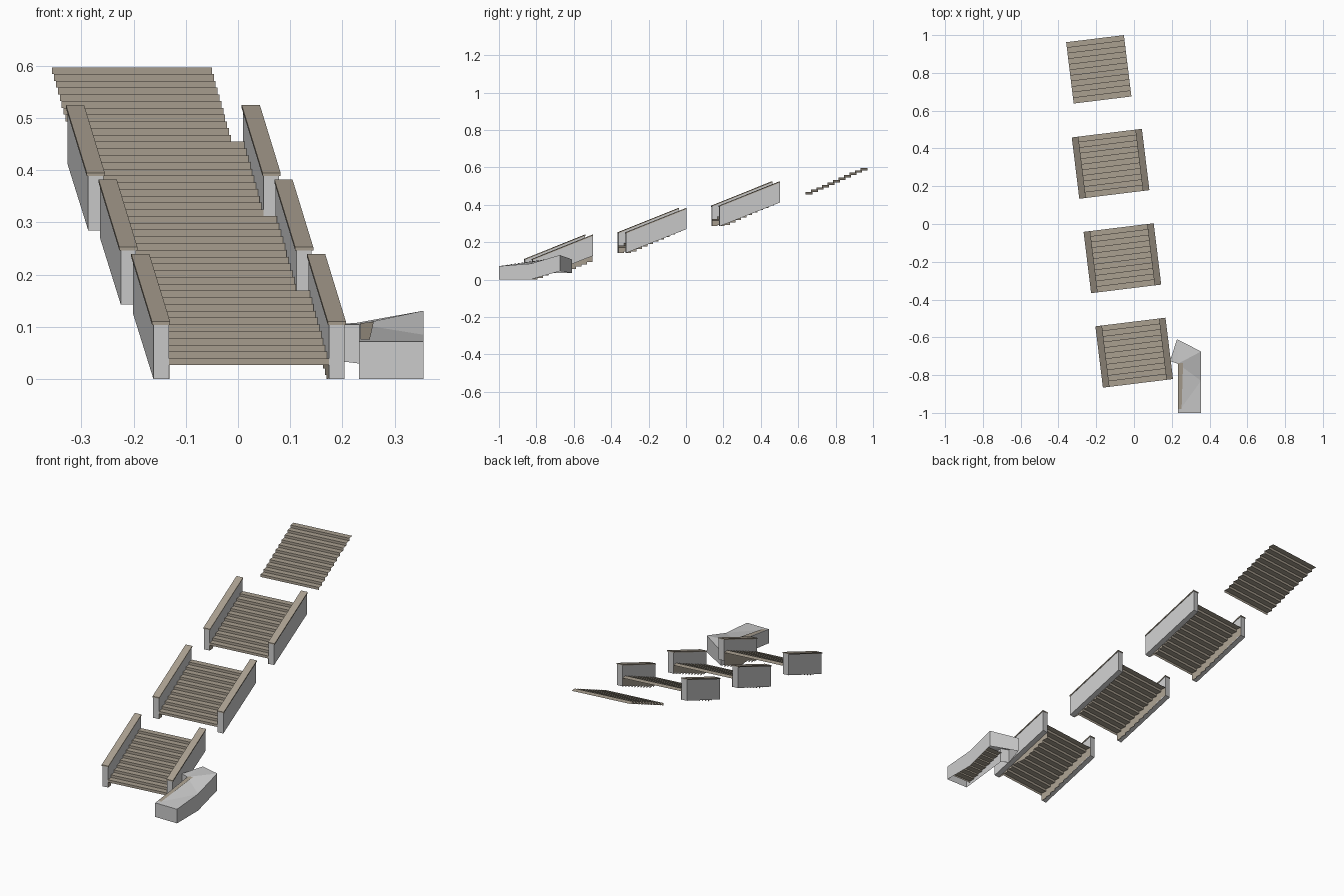
import bpy
from math import radians
from mathutils import Matrix, Vector

if "Cube" in bpy.data.objects:
    bpy.data.objects.remove(bpy.data.objects["Cube"])

ANGLE, RUN, RISE, STEPS = radians(7), 0.327, 0.1425, 11
DEPTH, STEP = RUN / STEPS, RISE / STEPS

wood = bpy.data.materials.new("tan_stone")
wood.diffuse_color = (0.40, 0.35, 0.28, 1)
wood.use_nodes = True
wood.node_tree.nodes["Principled BSDF"].inputs["Base Color"].default_value = wood.diffuse_color


def make(name, verts, faces, mat=None, matrix=None, mirror=False):
    mesh = bpy.data.meshes.new(name)
    mesh.from_pydata(verts, [], faces)
    ob = bpy.data.objects.new(name, mesh)
    bpy.context.collection.objects.link(ob)
    if mat:
        mesh.materials.append(mat)
    if matrix:
        ob.matrix_world = matrix
    if mirror:
        ob.modifiers.new("mirror", 'MIRROR')
    return ob


def prism(name, profile, x0, x1, **kw):
    # side profile of (y, z) points extruded along x
    n = len(profile)
    verts = [(x, y, z) for x in (x0, x1) for y, z in profile]
    faces = [(i, i + n, (i + 1) % n + n, (i + 1) % n) for i in range(n)]
    faces += [tuple(range(n)), tuple(range(2 * n - 1, n - 1, -1))]
    return make(name, verts, faces, **kw)


def stair_sheet(name, x0, x1, y, z, count, depth, rise, matrix=None):
    # open zigzag of risers and treads
    line = [(y, z)]
    for i in range(count):
        line += [(y + i * depth, z + (i + 1) * rise), (y + (i + 1) * depth, z + (i + 1) * rise)]
    verts = [(x, a, b) for a, b in line for x in (x0, x1)]
    faces = [(2 * i, 2 * i + 1, 2 * i + 3, 2 * i + 2) for i in range(len(line) - 1)]
    return make(name, verts, faces, mat=wood, matrix=matrix)


def stringer(name, x, drop, floor, matrix, mirror):
    # vertical sawtooth skirt under the treads
    verts, faces = [], []
    for i in range(STEPS):
        top = 0.027 + (i + 1) * STEP
        low = min(max(top - drop, floor), top - 0.005)
        k = len(verts)
        verts += [(x, i * DEPTH, low), (x, (i + 1) * DEPTH, low),
                  (x, (i + 1) * DEPTH, top), (x, i * DEPTH, top)]
        faces.append((k, k + 1, k + 2, k + 3))
    make(name, verts, faces, mat=wood, matrix=matrix, mirror=mirror)


# four flights, the last without walls
for n in range(4):
    m = (Matrix.Translation(Vector((0.021 - 0.0625 * n, -0.8435 + 0.5 * n, RISE * n)))
         @ Matrix.Rotation(ANGLE, 4, 'Z'))
    stair_sheet(f"stair_treads_{n + 1}", -0.154, 0.154, 0, 0.027, STEPS, DEPTH, STEP, m)
    if n == 3:
        break
    prism(f"side_wall_{n + 1}", [(0.001, 0), (RUN - 0.001, 0.127), (RUN - 0.001, 0.235), (0.001, 0.105)],
          0.1545, 0.184, matrix=m, mirror=True)
    prism(f"wall_cap_{n + 1}", [(0, 0.104), (RUN, 0.234), (RUN, 0.24), (0, 0.11)],
          0.152, 0.187, mat=wood, matrix=m, mirror=True)
    stringer(f"stair_skirt_{n + 1}", 0.1535, 0.045, 0.0, m, True)
    if n == 0:
        stringer("deep_skirt", 0.1538, 0.075, 0.035, m, False)

# side wing wall: hollow shell, outline points with bottom and top heights
outline = [(0.232, -1, 0, 0.072), (0.355, -1, 0, 0.072), (0.355, -0.83, 0, 0.085),
           (0.355, -0.675, 0.045, 0.131), (0.228, -0.61, 0.035, 0.108),
           (0.19, -0.725, 0.035, 0.105), (0.232, -0.74, 0.03, 0.105)]
c = len(outline)
shell = [(x, y, b) for x, y, b, t in outline] + [(x, y, t) for x, y, b, t in outline]
sides = [(i, (i + 1) % c, (i + 1) % c + c, i + c) for i in range(c)]
make("side_wing", shell, sides + [(7, 8, 9), (7, 9, 13), (9, 10, 13), (10, 11, 13), (11, 12, 13)])

# narrow tan ramp strip along the inner edge, and treads inside the wing
make("wing_strip", [(0.234, -0.98, 0.0755), (0.252, -0.98, 0.0755), (0.26, -0.735, 0.11), (0.234, -0.735, 0.107)],
     [(0, 1, 2, 3)], mat=wood)
stair_sheet("wing_treads", 0.235, 0.352, -0.97, 0.012, 8, 0.03, 0.008)
